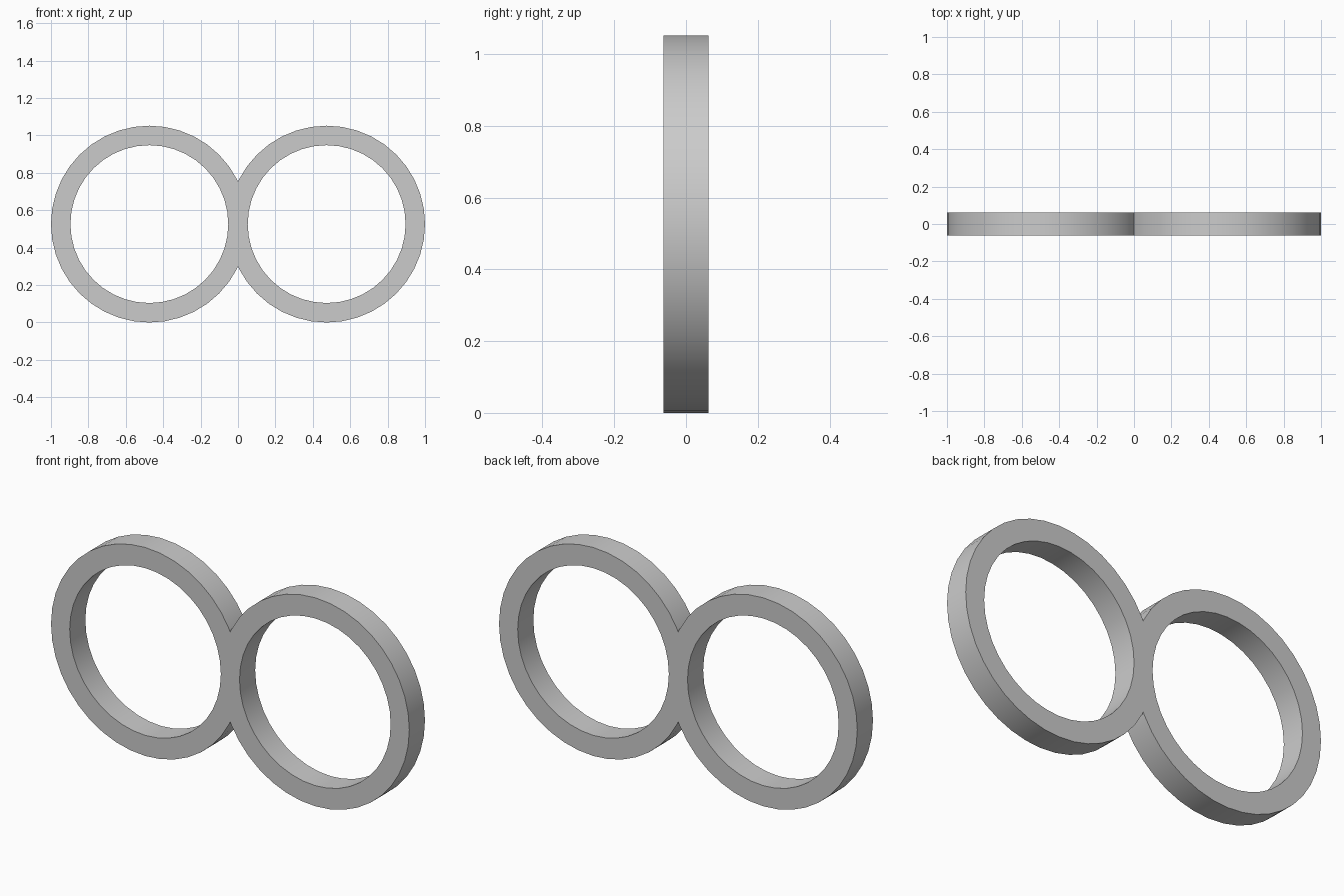
import bpy, bmesh
from math import cos, sin, tau, radians

if "Cube" in bpy.data.objects:
    bpy.data.objects.remove(bpy.data.objects["Cube"])

OUTER, INNER, HALF_DEPTH = 0.526, 0.422, 0.0625
CENTRE_X, SEGMENTS = 0.474, 40

# Plain grey material
grey = bpy.data.materials.new("plain_grey")
grey.use_nodes = True
colour = (0.6, 0.6, 0.6, 1)
grey.diffuse_color = colour
grey.node_tree.nodes["Principled BSDF"].inputs["Base Color"].default_value = colour

# One ring, made by sweeping a rectangular section round its centre
bm = bmesh.new()
section = [(OUTER, -HALF_DEPTH), (OUTER, HALF_DEPTH),
           (INNER, HALF_DEPTH), (INNER, -HALF_DEPTH)]
loops = []
for i in range(SEGMENTS):
    a = tau * i / SEGMENTS
    loops.append([bm.verts.new((CENTRE_X + r * cos(a), y, OUTER + r * sin(a)))
                  for r, y in section])
for i, loop in enumerate(loops):
    following = loops[(i + 1) % SEGMENTS]
    for j in range(4):
        k = (j + 1) % 4
        bm.faces.new((loop[j], loop[k], following[k], following[j]))
bmesh.ops.recalc_face_normals(bm, faces=bm.faces)

# Trim at the middle so that the two rings join cleanly
bmesh.ops.bisect_plane(bm, geom=bm.verts[:] + bm.edges[:] + bm.faces[:],
                       plane_co=(0, 0, 0), plane_no=(-1, 0, 0), clear_outer=True)
mesh = bpy.data.meshes.new("joined_rings")
bm.to_mesh(mesh)
bm.free()
mesh.materials.append(grey)

rings = bpy.data.objects.new("joined_rings", mesh)
bpy.context.collection.objects.link(rings)
bpy.context.view_layer.objects.active = rings
rings.select_set(True)

# Second ring by mirroring, then smooth walls with sharp rims
mirror = rings.modifiers.new("second_ring", "MIRROR")
mirror.use_clip = True
bpy.ops.object.modifier_apply(modifier=mirror.name)
bpy.ops.object.shade_smooth_by_angle(angle=radians(30))
